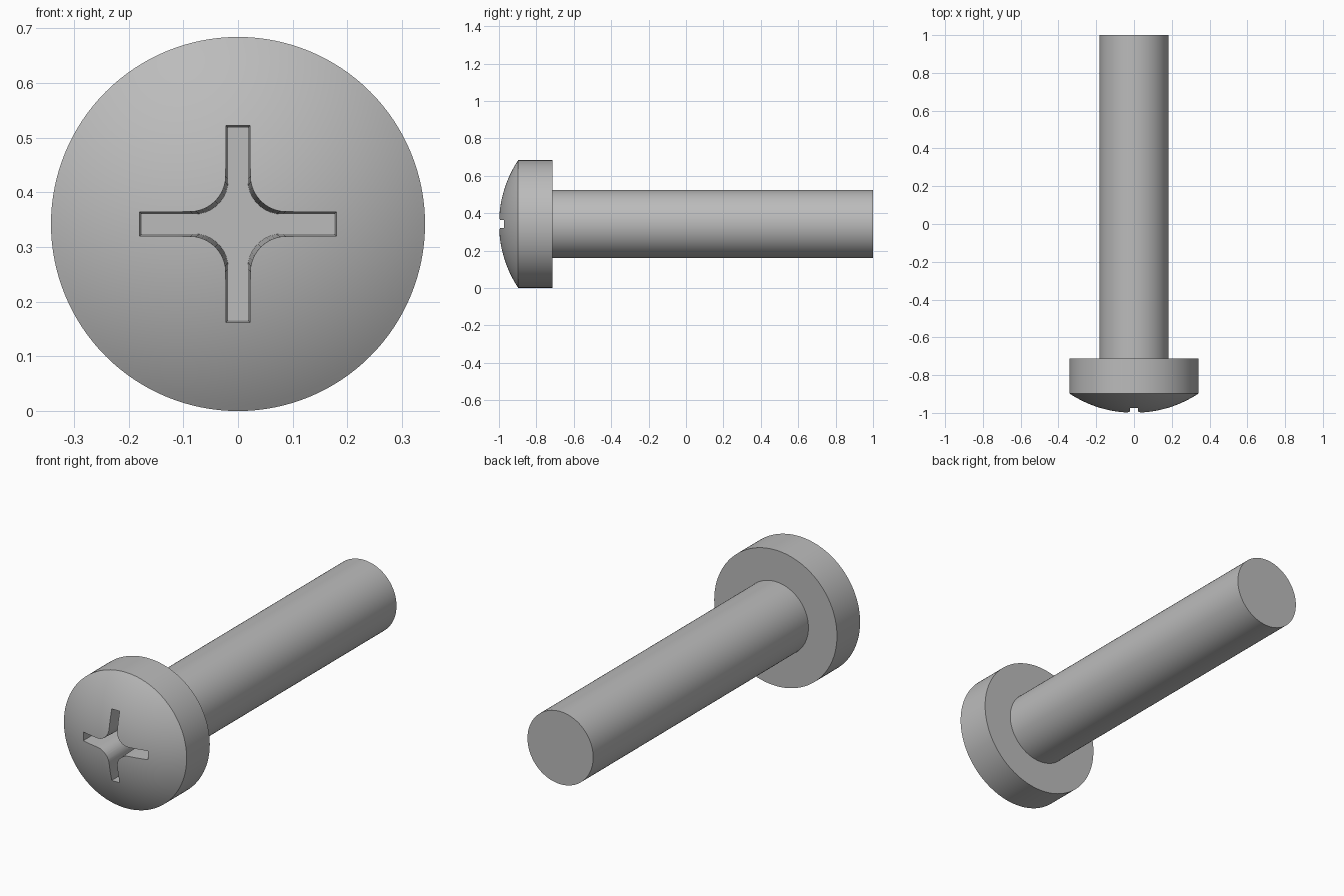
import bpy, bmesh, math
from mathutils import Matrix, Vector

cube = bpy.data.objects.get("Cube")
if cube:
    bpy.data.objects.remove(cube, do_unlink=True)

HEAD_R, SHAFT_R = 0.342, 0.183
RIM_FRONT, RIM_BACK = -0.897, -0.713
AXIS_Z = HEAD_R

steel = bpy.data.materials.new("steel grey")
steel.use_nodes = True
steel.diffuse_color = (0.5, 0.5, 0.5, 1)
steel.node_tree.nodes["Principled BSDF"].inputs["Base Color"].default_value = (0.5, 0.5, 0.5, 1)


def make_object(name, bm):
    bmesh.ops.recalc_face_normals(bm, faces=bm.faces)
    mesh = bpy.data.meshes.new(name)
    bm.to_mesh(mesh)
    bm.free()
    mesh.materials.append(steel)
    obj = bpy.data.objects.new(name, mesh)
    obj.location.z = AXIS_Z
    bpy.context.collection.objects.link(obj)
    return obj


def activate(obj):
    bpy.ops.object.select_all(action='DESELECT')
    obj.select_set(True)
    bpy.context.view_layer.objects.active = obj


def lathe(name, profile, steps=128):
    """Spin (radius, y) points about the y axis."""
    bm = bmesh.new()
    verts = [bm.verts.new((r, y, 0)) for r, y in profile]
    edges = [bm.edges.new(pair) for pair in zip(verts, verts[1:])]
    bmesh.ops.spin(bm, geom=verts + edges, cent=(0, 0, 0), axis=(0, 1, 0),
                   angle=math.tau, steps=steps, use_duplicate=False)
    bmesh.ops.remove_doubles(bm, verts=bm.verts, dist=1e-5)
    return make_object(name, bm)


def cross_outline(width, length, fillet, steps=10):
    """Four-armed outline with rounded inner corners, as (x, z) vectors."""
    points = []
    c = width + fillet
    for quarter in range(4):
        turn = Matrix.Rotation(quarter * math.pi / 2, 2)
        corner = [Vector((length, width))]
        for i in range(steps + 1):
            a = math.radians(270 - 90 * i / steps)
            corner.append(Vector((c + fillet * math.cos(a), c + fillet * math.sin(a))))
        corner.append(Vector((width, length)))
        points += [turn @ p for p in corner]
    return points


# Domed head: spherical front, straight rim, flat back
sag = RIM_FRONT + 1
dome_r = (HEAD_R ** 2 + sag ** 2) / (2 * sag)
dome_angle = math.asin(HEAD_R / dome_r)
profile = []
for i in range(25):
    a = dome_angle * i / 24
    profile.append((dome_r * math.sin(a), dome_r - 1 - dome_r * math.cos(a)))
profile += [(HEAD_R, RIM_BACK), (0, RIM_BACK)]
head = lathe("screw_head", profile)

# Tapered cross-shaped cutter for the driver recess
bm = bmesh.new()
rings = []
for y, width, length, fillet in ((-1.02, 0.023, 0.181, 0.066),
                                 (-0.78, 0.018, 0.176, 0.062)):
    rings.append([bm.verts.new((p.x, y, p.y)) for p in cross_outline(width, length, fillet)])
front, floor = rings
bm.faces.new(front)
bm.faces.new(floor)
for i in range(len(front)):
    j = (i + 1) % len(front)
    bm.faces.new((front[i], front[j], floor[j], floor[i]))
cutter = make_object("recess_cutter", bm)
cutter.hide_render = True

activate(head)
cut = head.modifiers.new("driver recess", 'BOOLEAN')
cut.operation = 'DIFFERENCE'
cut.solver = 'EXACT'
cut.object = cutter
bpy.ops.object.modifier_apply(modifier=cut.name)
bpy.data.objects.remove(cutter, do_unlink=True)

# Plain cylindrical shaft
shaft = lathe("screw_shaft", [(0, RIM_BACK - 0.01), (SHAFT_R, RIM_BACK - 0.01),
                              (SHAFT_R, 1), (0, 1)])

for obj in (head, shaft):
    activate(obj)
    bpy.ops.object.shade_smooth_by_angle(angle=math.radians(30))
